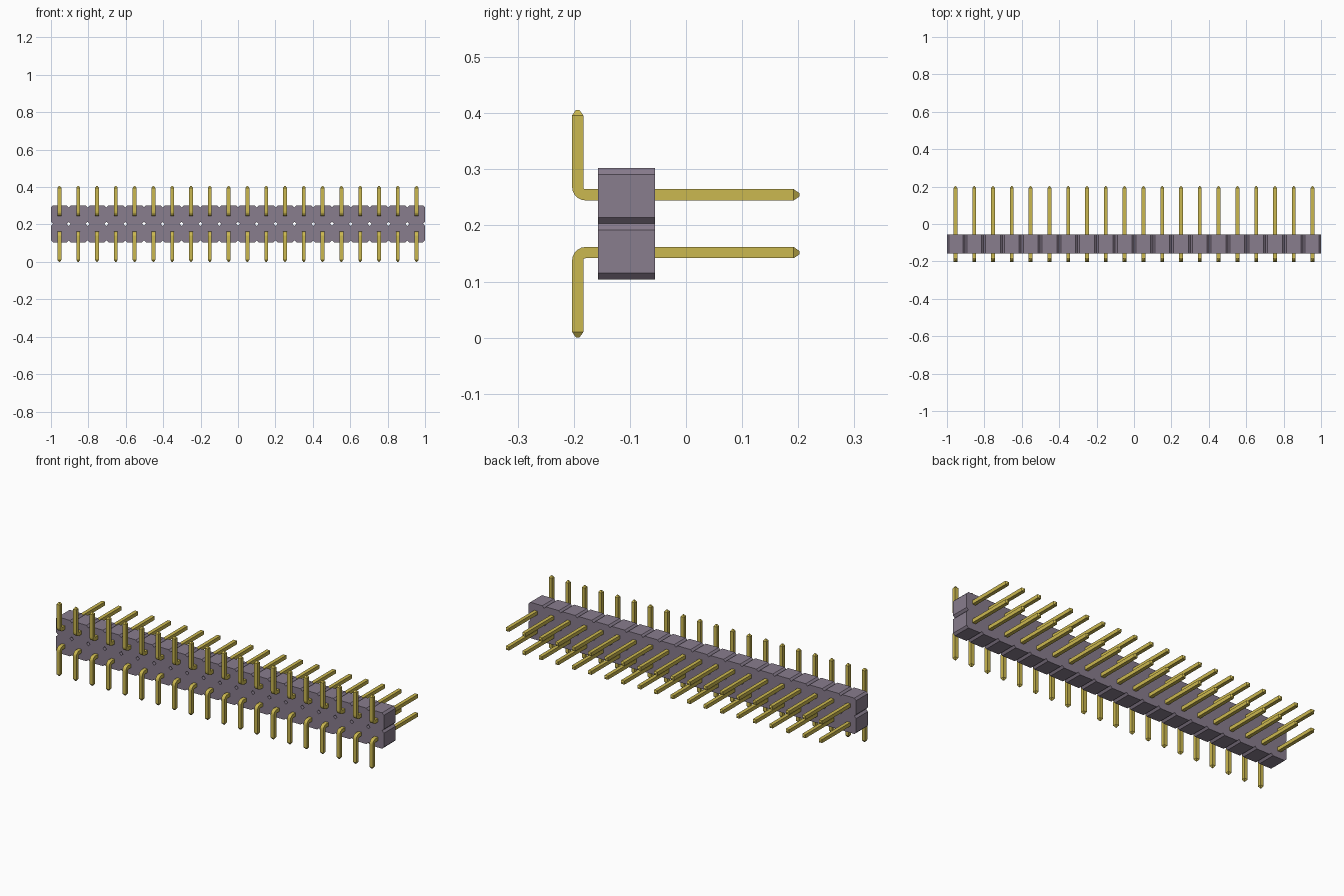
import bpy, bmesh, math
from mathutils import Vector

if "Cube" in bpy.data.objects:
    bpy.data.objects.remove(bpy.data.objects["Cube"])

COLS, PITCH = 20, 0.1005
ZC = 0.203                     # height of the symmetry plane between the two rows
Y0, Y1 = -0.157, -0.055        # front and back of the housing
PIN_X = [(i - (COLS - 1) / 2) * PITCH for i in range(COLS)]


def material(name, rgb):
    m = bpy.data.materials.new(name)
    m.diffuse_color = (*rgb, 1)
    m.use_nodes = True
    m.node_tree.nodes["Principled BSDF"].inputs["Base Color"].default_value = m.diffuse_color
    return m


plastic = material("grey_purple_plastic", (0.25, 0.205, 0.27))
gold = material("gold_metal", (0.60, 0.48, 0.08))


def finish(bm, name, mat):
    bmesh.ops.remove_doubles(bm, verts=bm.verts, dist=1e-5)
    bmesh.ops.recalc_face_normals(bm, faces=bm.faces)
    me = bpy.data.meshes.new(name)
    bm.to_mesh(me)
    bm.free()
    me.materials.append(mat)
    return me


def place(name, me, x=0):
    ob = bpy.data.objects.new(name, me)
    ob.location.x = x
    bpy.context.collection.objects.link(ob)


# Housing: grid of octagonal cells, walls left out where cells join
def build_housing():
    bm = bmesh.new()
    c, h = 0.011, 0.099
    edges = [-1.0] + [x + PITCH / 2 for x in PIN_X[:-1]] + [1.0]
    for i in range(COLS):
        l, r = edges[i], edges[i + 1]
        for row in (0, 1):
            b = ZC - h + row * h
            t = b + h
            outline = [(l + c, b), (r - c, b), (r, b + c), (r, t - c),
                       (r - c, t), (l + c, t), (l, t - c), (l, b + c)]
            front = [bm.verts.new((x, Y0, z)) for x, z in outline]
            back = [bm.verts.new((x, Y1, z)) for x, z in outline]
            bm.faces.new(front)
            bm.faces.new(back[::-1])
            shared = {0 if row else 4}
            if i > 0:
                shared.add(6)
            if i < COLS - 1:
                shared.add(2)
            for k in range(8):
                if k not in shared:
                    n = (k + 1) % 8
                    bm.faces.new((front[k], back[k], back[n], front[n]))
    return finish(bm, "housing", plastic)


# Pin: square wire swept along an L-shaped path with tapered tips
def build_pin(name, side):
    bm = bmesh.new()
    half, tip, rad, w, yv = 0.010, 0.003, 0.014, 0.0515, -0.193
    stations = [(0.202, w, 90, tip), (0.192, w, 90, half)]
    for k in range(6):
        a = math.radians(-90 - 18 * k)
        stations.append((yv + rad + rad * math.cos(a), w + rad + rad * math.sin(a),
                         90 - 18 * k, half))
    stations += [(yv, 0.193, 0, half), (yv, 0.203, 0, tip)]
    rings = []
    for y, z, ang, s in stations:
        n = Vector((0, math.cos(math.radians(ang)), math.sin(math.radians(ang))))
        ring = []
        for sx, sn in ((-1, -1), (1, -1), (1, 1), (-1, 1)):
            p = Vector((sx * s, y, z)) + n * sn * s
            ring.append(bm.verts.new((p.x, p.y, ZC + side * p.z)))
        rings.append(ring)
    for a, b in zip(rings, rings[1:]):
        for k in range(4):
            n = (k + 1) % 4
            bm.faces.new((a[k], a[n], b[n], b[k]))
    bm.faces.new(rings[0])
    bm.faces.new(rings[-1])
    return finish(bm, name, gold)


place("housing", build_housing())
for name, side in (("upper_pin", 1), ("lower_pin", -1)):
    mesh = build_pin(name, side)
    for i, x in enumerate(PIN_X):
        place(f"{name}_{i + 1}", mesh, x)
